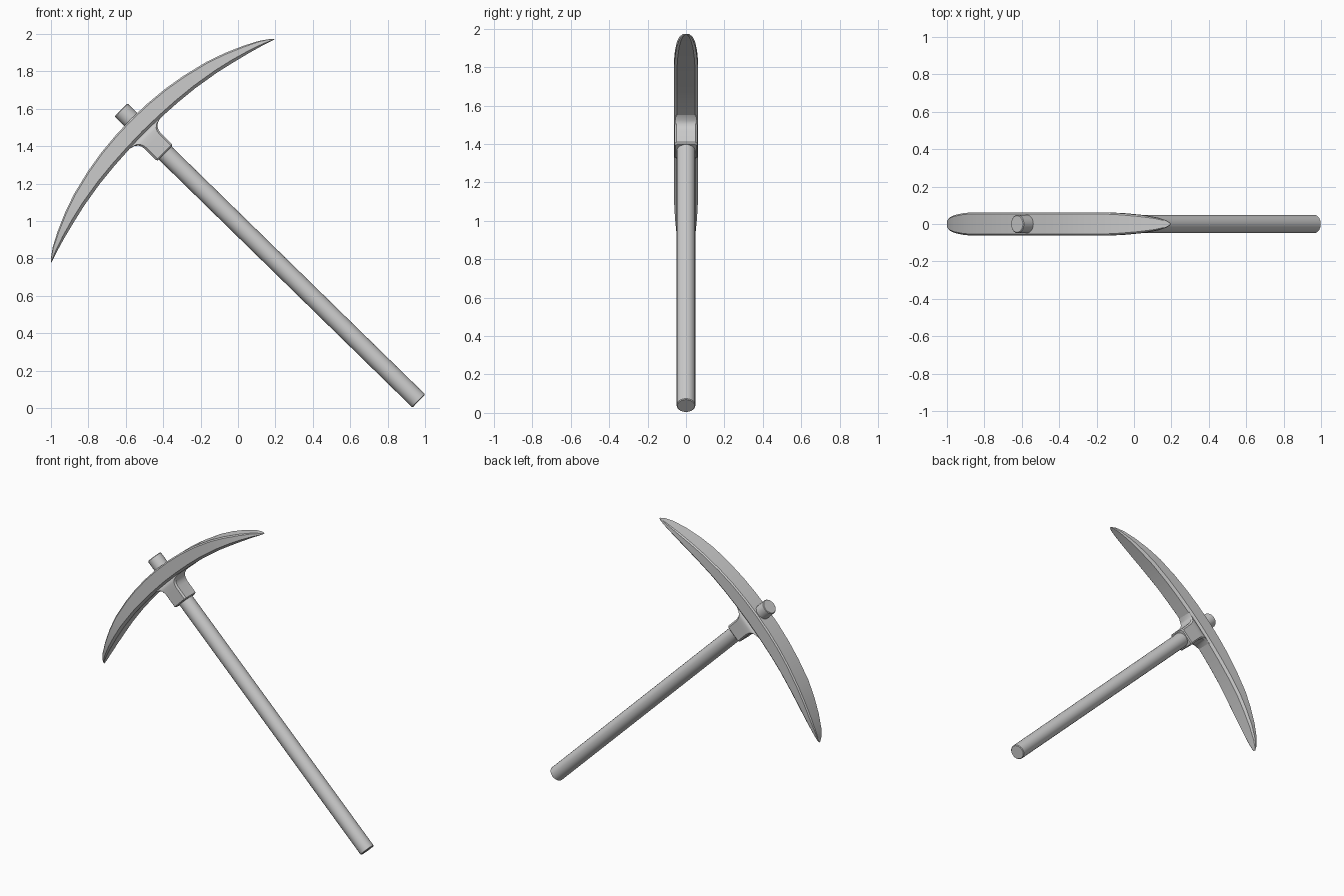
import bpy, bmesh, math
from mathutils import Matrix, Vector

if "Cube" in bpy.data.objects:
    bpy.data.objects.remove(bpy.data.objects["Cube"])


def finish(bm, name, matrix):
    bmesh.ops.recalc_face_normals(bm, faces=bm.faces)
    mesh = bpy.data.meshes.new(name)
    bm.to_mesh(mesh)
    bm.free()
    ob = bpy.data.objects.new(name, mesh)
    bpy.context.collection.objects.link(ob)
    ob.matrix_world = matrix
    bpy.ops.object.select_all(action='DESELECT')
    ob.select_set(True)
    bpy.context.view_layer.objects.active = ob
    bpy.ops.object.shade_smooth_by_angle(angle=math.radians(30))
    return ob


def loft(rings):
    """Skin equal-length rings of points and cap both ends."""
    bm = bmesh.new()
    rows = [[bm.verts.new(p) for p in ring] for ring in rings]
    n = len(rows[0])
    for a, b in zip(rows, rows[1:]):
        for i in range(n):
            j = (i + 1) % n
            bm.faces.new((a[i], a[j], b[j], b[i]))
    bm.faces.new(rows[0])
    bm.faces.new(rows[-1])
    return bm


def tilt(deg):
    return Matrix.Rotation(-math.radians(deg), 4, 'Y')


# Local z runs up the handle, local x along the head
BASE = Matrix.Translation((0.967, 0, 0.037)) @ tilt(45.65)
HEAD = Matrix.Translation(BASE @ Vector((0, 0, 2))) @ tilt(45)

# Handle: one round shaft passing through the head, stub showing on top
shaft = [(0.045, 0), (0.049, 0.004), (0.049, 2.223), (0.045, 2.227)]
N = 20
finish(loft([[(r * math.cos(math.tau * k / N), r * math.sin(math.tau * k / N), t)
              for k in range(N)] for r, t in shaft]), "handle", BASE)

# Head: curved double pick; (along, outer edge, inner edge, half thickness)
stations = [
    (0.00, 0.155, 0.050, 0.062), (0.12, 0.151, 0.047, 0.062),
    (0.24, 0.140, 0.040, 0.062), (0.36, 0.120, 0.028, 0.062),
    (0.50, 0.086, 0.005, 0.062), (0.60, 0.051, -0.018, 0.057),
    (0.70, 0.008, -0.043, 0.048), (0.78, -0.034, -0.066, 0.034),
    (0.825, -0.066, -0.081, 0.019), (0.844, -0.084, -0.088, 0.005)]


def section(s, o, i, w):
    b, c = min(0.008, 0.15 * (o - i)), min(0.016, 0.25 * (o - i))
    half = [(w - b, o), (w, o - b), (w, i + c), (0.76 * w, i)]
    return [(s, y, t) for y, t in half] + [(s, -y, t) for y, t in reversed(half)]


left = [(-s, o, i, w) for s, o, i, w in reversed(stations[1:])]
finish(loft([section(*st) for st in left + stations]), "pick_head", HEAD)

# Collar: chamfered square socket flaring in a fillet into the head
collar = [(0.054, 0.054, -0.103), (0.060, 0.060, -0.096), (0.060, 0.060, -0.012),
          (0.063, 0.060, 0.008), (0.072, 0.059, 0.026), (0.088, 0.057, 0.039),
          (0.115, 0.053, 0.047), (0.140, 0.048, 0.052)]


def square(hx, hy, t, c=0.010):
    q = [(hx, hy - c), (hx - c, hy)]
    q += [(-x, y) for x, y in reversed(q)]
    return [(x, y, t) for x, y in q + [(-x, -y) for x, y in q]]


finish(loft([square(*c) for c in collar]), "collar", HEAD)
